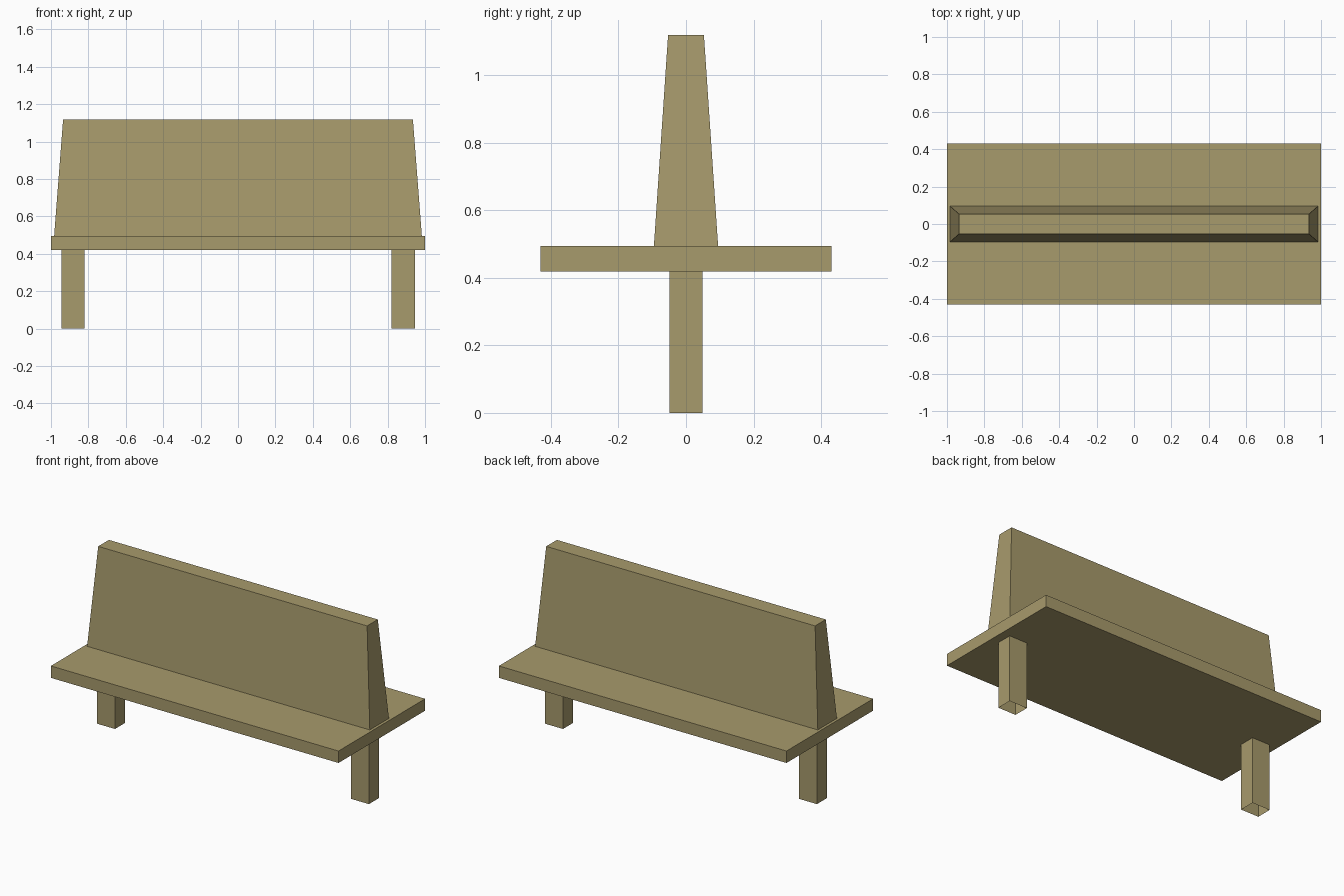
import bpy, bmesh

if "Cube" in bpy.data.objects:
    bpy.data.objects.remove(bpy.data.objects["Cube"])

wood = bpy.data.materials.new("khaki wood")
wood.diffuse_color = (0.39, 0.325, 0.15, 1.0)
wood.use_nodes = True
wood.node_tree.nodes["Principled BSDF"].inputs["Base Color"].default_value = wood.diffuse_color


def tapered_box(name, cx, bottom, top, z0, z1, open_ends=()):
    """Box with separate half sizes (x, y) at bottom and top; open_ends lists end normals to leave out."""
    bm = bmesh.new()
    bmesh.ops.create_cube(bm, size=2)
    bm.normal_update()
    ends = [f for f in bm.faces if round(f.normal.z) in open_ends and abs(f.normal.z) > 0.5]
    bmesh.ops.delete(bm, geom=ends, context='FACES_ONLY')
    for v in bm.verts:
        hx, hy = top if v.co.z > 0 else bottom
        v.co = (cx + v.co.x * hx, v.co.y * hy, z1 if v.co.z > 0 else z0)
    mesh = bpy.data.meshes.new(name)
    bm.to_mesh(mesh)
    bm.free()
    mesh.materials.append(wood)
    obj = bpy.data.objects.new(name, mesh)
    bpy.context.collection.objects.link(obj)
    return obj


SEAT_BOTTOM, SEAT_TOP, HEIGHT = 0.419, 0.494, 1.119

# Seat slab
tapered_box("seat", 0, (1.0, 0.43), (1.0, 0.43), SEAT_BOTTOM, SEAT_TOP)

# Central backrest, narrowing upward, resting on the seat
tapered_box("backrest", 0, (0.983, 0.095), (0.935, 0.053), SEAT_TOP, HEIGHT, (-1,))

# Hollow legs, open at the foot
for side, x in (("left", -0.883), ("right", 0.883)):
    tapered_box(side + "_leg", x, (0.062, 0.049), (0.062, 0.049), 0, SEAT_BOTTOM, (-1, 1))
